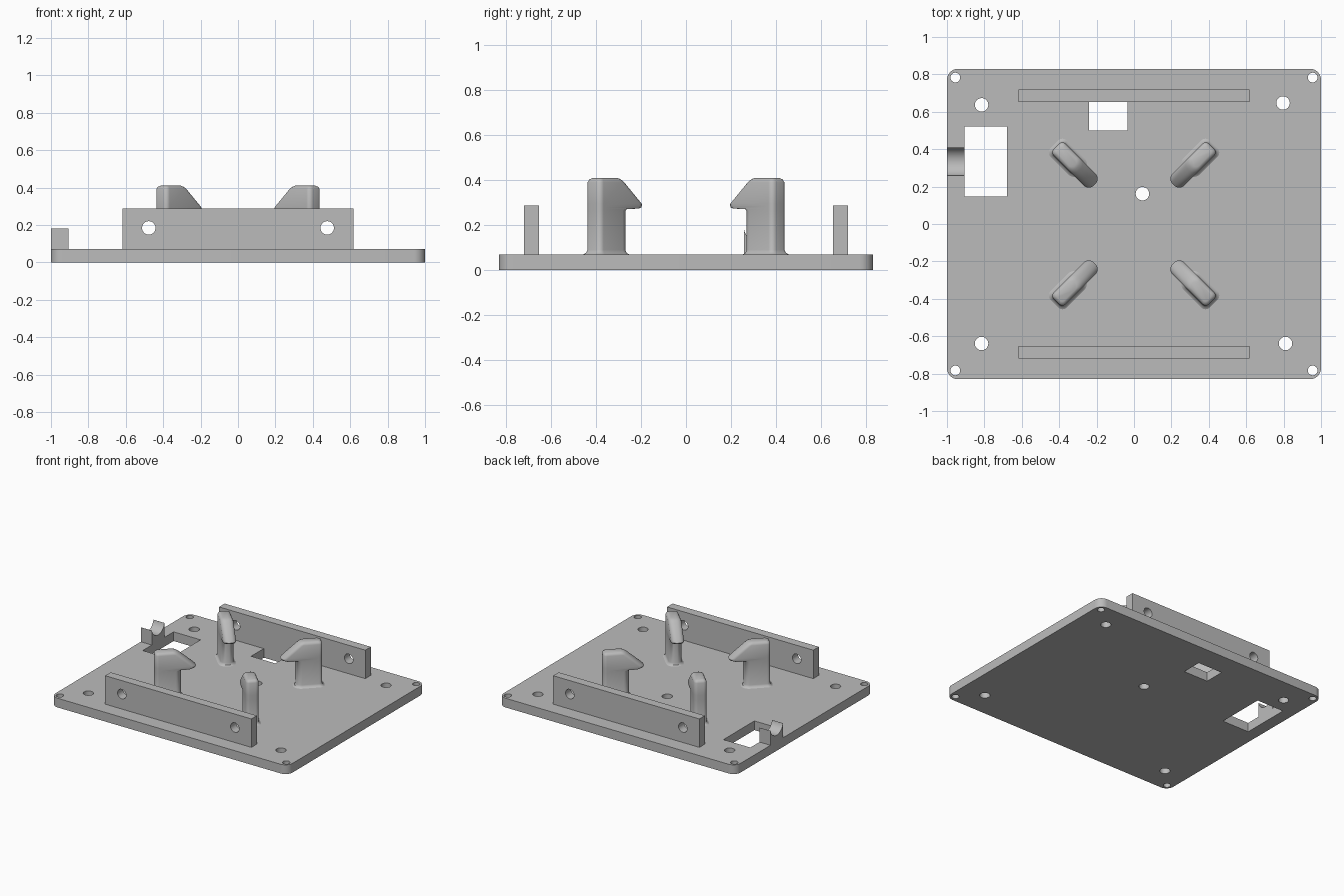
import bpy
import bmesh
from math import cos, sin, pi, radians
from mathutils import Matrix

cube = bpy.data.objects.get("Cube")
if cube:
    bpy.data.objects.remove(cube, do_unlink=True)

grey = bpy.data.materials.new("plain grey")
grey.use_nodes = True
grey.diffuse_color = (0.5, 0.5, 0.5, 1)
grey.node_tree.nodes["Principled BSDF"].inputs["Base Color"].default_value = (0.5, 0.5, 0.5, 1)

TOP = 0.07  # upper face of the base plate


def finish(bm, name):
    bmesh.ops.recalc_face_normals(bm, faces=bm.faces)
    mesh = bpy.data.meshes.new(name)
    bm.to_mesh(mesh)
    bm.free()
    obj = bpy.data.objects.new(name, mesh)
    bpy.context.collection.objects.link(obj)
    mesh.materials.append(grey)
    return obj


def smooth(obj, angle=30):
    bpy.ops.object.select_all(action='DESELECT')
    obj.select_set(True)
    bpy.context.view_layer.objects.active = obj
    bpy.ops.object.shade_smooth_by_angle(angle=radians(angle))


def rounded_outline(x0, x1, half, r0, r1, steps=6):
    """Rectangle in plan with corner radius r0 at the x0 end and r1 at the x1 end."""
    corners = [(x1 - r1, half - r1, r1, 0), (x0 + r0, half - r0, r0, 1),
               (x0 + r0, r0 - half, r0, 2), (x1 - r1, r1 - half, r1, 3)]
    points = []
    for cx, cy, r, quarter in corners:
        for i in range(steps + 1):
            a = (quarter + i / steps) * pi / 2
            points.append((cx + r * cos(a), cy + r * sin(a)))
    return points


def loft(layers):
    """Skin a stack of (height, outline) layers and cap both ends."""
    bm = bmesh.new()
    rings = [[bm.verts.new((x, y, z)) for x, y in outline] for z, outline in layers]
    n = len(rings[0])
    for a, b in zip(rings, rings[1:]):
        for i in range(n):
            j = (i + 1) % n
            bm.faces.new((a[i], a[j], b[j], b[i]))
    bm.faces.new(rings[0])
    bm.faces.new(rings[-1])
    return bm


def add_box(bm, x0, x1, y0, y1, z0, z1):
    place = (Matrix.Translation(((x0 + x1) / 2, (y0 + y1) / 2, (z0 + z1) / 2))
             @ Matrix.Diagonal((x1 - x0, y1 - y0, z1 - z0, 1)))
    bmesh.ops.create_cube(bm, size=1, matrix=place)


def add_drill(bm, location, radius, turn=Matrix.Identity(4)):
    bmesh.ops.create_cone(bm, cap_ends=True, segments=32, radius1=radius, radius2=radius,
                          depth=0.3, matrix=Matrix.Translation(location) @ turn)


def cut(obj, cutter_bm):
    """Subtract the cutter and keep the resulting mesh."""
    cutter = finish(cutter_bm, "cutter")
    cutter.hide_render = True
    mod = obj.modifiers.new("cut", 'BOOLEAN')
    mod.object = cutter
    mod.solver = 'EXACT'
    graph = bpy.context.evaluated_depsgraph_get()
    result = bpy.data.meshes.new_from_object(obj.evaluated_get(graph))
    obj.modifiers.clear()
    obj.data = result
    bpy.data.objects.remove(cutter, do_unlink=True)
    smooth(obj)


# Base plate with screw holes and two rectangular windows
outline = rounded_outline(-1, 1, 0.83, 0.06, 0.06, 8)
plate = finish(loft([(0, outline), (TOP, outline)]), "base_plate")
holes = bmesh.new()
for sx in (-1, 1):
    for sy in (-1, 1):
        add_drill(holes, (0.955 * sx, 0.783 * sy, 0), 0.026)
for x, y in [(-0.815, 0.637), (0.797, 0.647), (-0.815, -0.639), (0.81, -0.639), (0.045, 0.162)]:
    add_drill(holes, (x, y, 0), 0.036)
add_box(holes, -0.907, -0.68, 0.147, 0.52, -0.1, 0.2)
add_box(holes, -0.24, -0.035, 0.5, 0.655, -0.1, 0.2)
cut(plate, holes)

# Upright rails, each with two cross holes
for name, side in (("front_rail", -1), ("back_rail", 1)):
    bm = bmesh.new()
    y0, y1 = sorted((0.653 * side, 0.72 * side))
    add_box(bm, -0.617, 0.617, y0, y1, TOP, 0.287)
    rail = finish(bm, name)
    holes = bmesh.new()
    for sx in (-1, 1):
        add_drill(holes, (0.477 * sx, 0.687 * side, 0.184), 0.036, Matrix.Rotation(pi / 2, 4, 'X'))
    cut(rail, holes)

# Cable cradle on the right edge: block with a round trough
bm = bmesh.new()
add_box(bm, -1, -0.907, 0.257, 0.41, TOP, 0.18)
cradle = finish(bm, "cable_cradle")
trough = bmesh.new()
add_drill(trough, (-0.95, 0.3335, 0.195), 0.077, Matrix.Rotation(pi / 2, 4, 'Y'))
cut(cradle, trough)

# Snap hooks: (height, inner end, outer end, half thickness) along the diagonal
hook_layers = [
    (TOP, 0.385, 0.603, 0.062),
    (0.076, 0.397, 0.593, 0.051),
    (0.09, 0.403, 0.587, 0.045),
    (0.262, 0.403, 0.587, 0.045),
    (0.272, 0.393, 0.587, 0.045),
    (0.273, 0.32, 0.587, 0.045),
    (0.279, 0.303, 0.587, 0.045),
    (0.288, 0.297, 0.587, 0.045),
    (0.297, 0.302, 0.587, 0.045),
    (0.39, 0.41, 0.587, 0.045),
    (0.403, 0.428, 0.581, 0.039),
    (0.41, 0.445, 0.567, 0.026),
]
hook_names = ("back_left_hook", "back_right_hook", "front_right_hook", "front_left_hook")
for i, name in enumerate(hook_names):
    layers = [(z, rounded_outline(a, b, h, h * 0.88, h * 0.55)) for z, a, b, h in hook_layers]
    bm = loft(layers)
    bmesh.ops.rotate(bm, verts=bm.verts, matrix=Matrix.Rotation(pi / 4 + i * pi / 2, 3, 'Z'))
    smooth(finish(bm, name), 40)
